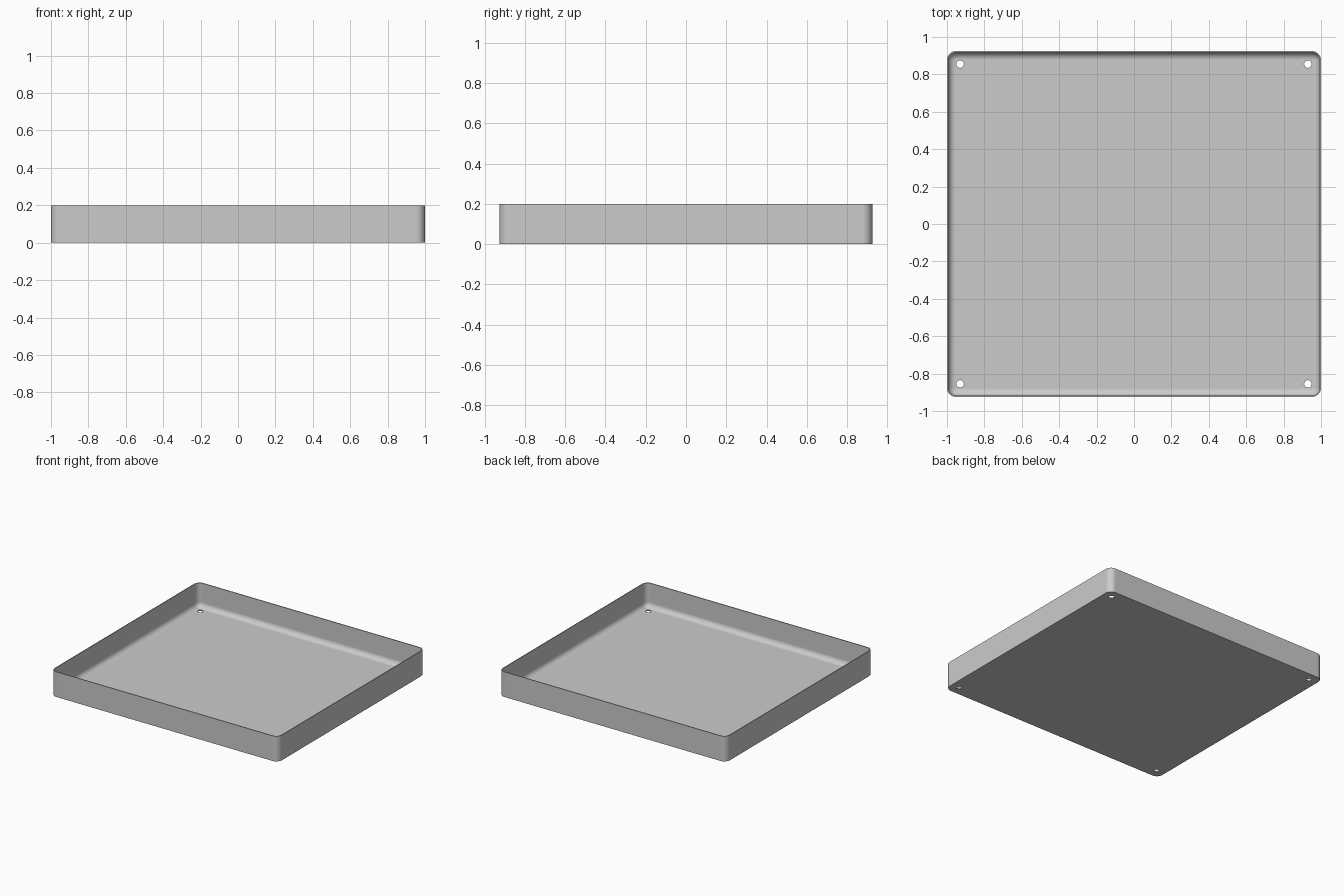
import bpy, bmesh, math
from mathutils import Vector

cube = bpy.data.objects.get("Cube")
if cube:
    bpy.data.objects.remove(cube, do_unlink=True)

HALF_X, HALF_Y, HEIGHT = 1.0, 0.925, 0.2
WALL, FLOOR = 0.007, 0.008
CORNER, FILLET = 0.05, 0.04
STEPS = 8

grey = bpy.data.materials.new("plain grey")
grey.use_nodes = True
colour = (0.6, 0.6, 0.6, 1)
grey.diffuse_color = colour
grey.node_tree.nodes["Principled BSDF"].inputs["Base Color"].default_value = colour


def ring(bm, inset, z):
    """Rounded rectangle of vertices, moved inward by inset."""
    radius = CORNER - inset
    verts = []
    for k, (sx, sy) in enumerate([(1, 1), (-1, 1), (-1, -1), (1, -1)]):
        centre = Vector((sx * (HALF_X - CORNER), sy * (HALF_Y - CORNER), z))
        for i in range(STEPS + 1):
            a = math.pi / 2 * (k + i / STEPS)
            verts.append(bm.verts.new(centre + radius * Vector((math.cos(a), math.sin(a), 0))))
    return verts


# Wall section: outer base, outer rim, inner rim, then the fillet to the floor
section = [(0, 0), (0, HEIGHT), (WALL, HEIGHT)]
for i in range(STEPS + 1):
    a = math.pi / 2 * i / STEPS
    section.append((WALL + FILLET * (1 - math.cos(a)), FLOOR + FILLET * (1 - math.sin(a))))

# Tray body
bm = bmesh.new()
rings = [ring(bm, inset, z) for inset, z in section]
for low, high in zip(rings, rings[1:]):
    n = len(low)
    for i in range(n):
        j = (i + 1) % n
        bm.faces.new((low[i], low[j], high[j], high[i]))
bm.faces.new(list(reversed(rings[0])))
bm.faces.new(rings[-1])
bmesh.ops.recalc_face_normals(bm, faces=bm.faces)
mesh = bpy.data.meshes.new("tray")
bm.to_mesh(mesh)
bm.free()
mesh.materials.append(grey)
tray = bpy.data.objects.new("tray", mesh)
bpy.context.collection.objects.link(tray)

# Screw holes through the floor corners
cutters = []
for sx in (-1, 1):
    for sy in (-1, 1):
        bpy.ops.mesh.primitive_cylinder_add(vertices=32, radius=0.02, depth=0.1,
                                            location=(sx * 0.93, sy * 0.855, 0))
        cutter = bpy.context.object
        cutter.name = "hole_cutter"
        cutter.hide_render = True
        cutter.data.materials.append(grey)
        cutters.append(cutter)
        cut = tray.modifiers.new("screw hole", 'BOOLEAN')
        cut.operation, cut.solver, cut.object = 'DIFFERENCE', 'EXACT', cutter

bpy.ops.object.select_all(action='DESELECT')
tray.select_set(True)
bpy.context.view_layer.objects.active = tray
for name in [m.name for m in tray.modifiers]:
    bpy.ops.object.modifier_apply(modifier=name)
for cutter in cutters:
    bpy.data.objects.remove(cutter, do_unlink=True)

# Smooth rounded corners and fillet, crisp rim and base
bpy.ops.object.shade_smooth_by_angle(angle=math.radians(30))
weighted = tray.modifiers.new("even shading", 'WEIGHTED_NORMAL')
weighted.keep_sharp = True
